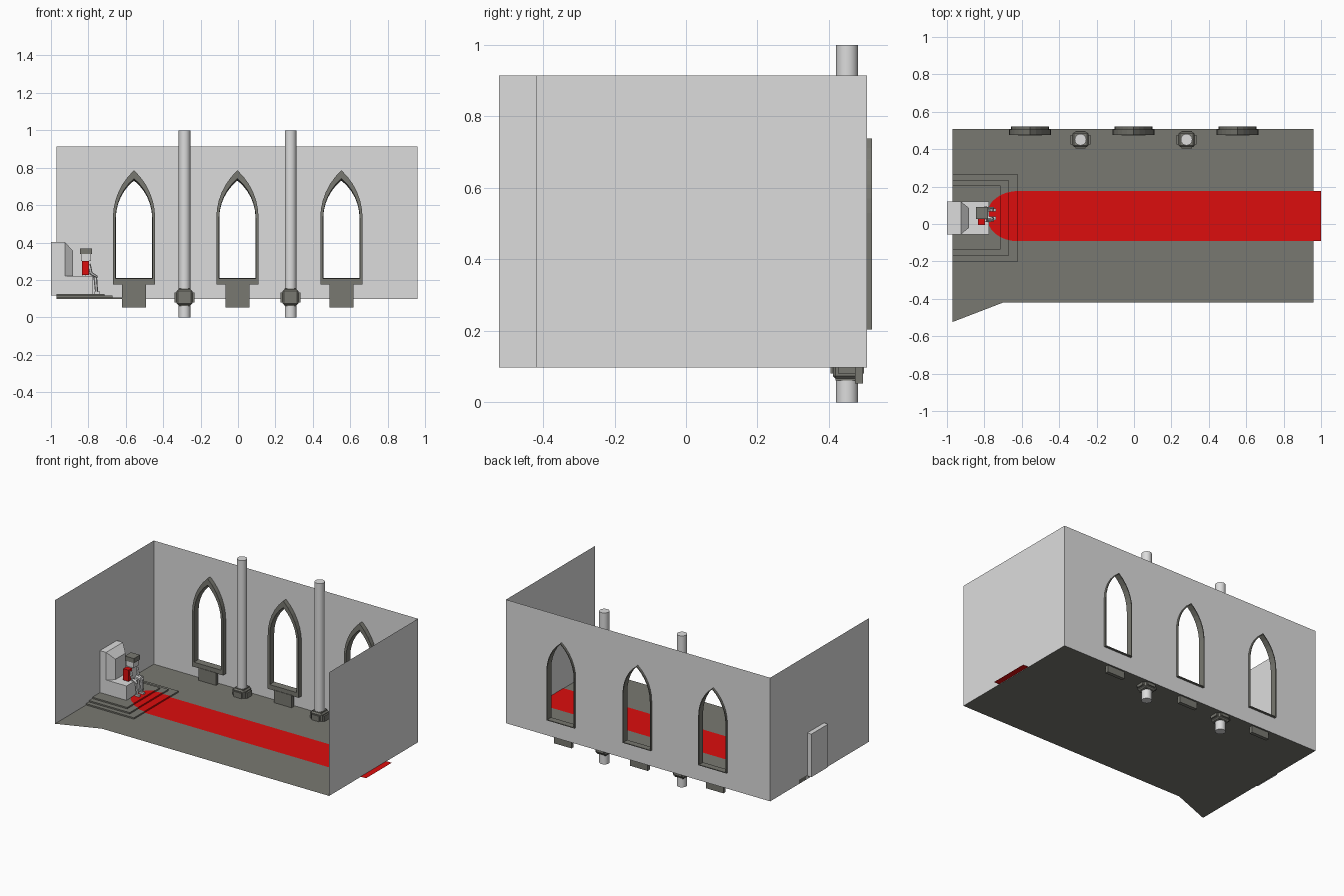
import bpy, bmesh, math
from mathutils import Vector

if "Cube" in bpy.data.objects:
    bpy.data.objects.remove(bpy.data.objects["Cube"])


def material(name, rgb):
    m = bpy.data.materials.new(name)
    m.diffuse_color = (*rgb, 1)
    m.use_nodes = True
    m.node_tree.nodes["Principled BSDF"].inputs["Base Color"].default_value = m.diffuse_color
    return m


STONE = material("light_stone", (0.72, 0.72, 0.72))
OLIVE = material("dark_olive_stone", (0.19, 0.19, 0.165))
RED = material("red_cloth", (0.72, 0.004, 0.004))

FLOOR, TOP, BACK = 0.098, 0.914, 0.507


def finish(name, bm, mat, normals=True):
    if normals:
        bmesh.ops.recalc_face_normals(bm, faces=bm.faces)
    me = bpy.data.meshes.new(name)
    bm.to_mesh(me)
    bm.free()
    me.materials.append(mat)
    ob = bpy.data.objects.new(name, me)
    bpy.context.collection.objects.link(ob)
    return ob


def add_box(bm, x0, x1, y0, y1, z0, z1):
    vs = bmesh.ops.create_cube(bm, size=1)["verts"]
    for v in vs:
        v.co = ((x0 + x1) / 2 + v.co.x * (x1 - x0),
                (y0 + y1) / 2 + v.co.y * (y1 - y0),
                (z0 + z1) / 2 + v.co.z * (z1 - z0))
    return vs


def box(name, mat, *dims):
    bm = bmesh.new()
    add_box(bm, *dims)
    return finish(name, bm, mat)


def polygon(name, mat, pts):
    bm = bmesh.new()
    bm.faces.new([bm.verts.new(p) for p in pts])
    return finish(name, bm, mat, False)


def rod(bm, p, q, r1, r2, sides=6):
    p, q = Vector(p), Vector(q)
    vs = bmesh.ops.create_cone(bm, cap_ends=True, segments=sides, radius1=r1,
                               radius2=r2, depth=(q - p).length)["verts"]
    rot = (q - p).to_track_quat('Z', 'Y')
    for v in vs:
        v.co = rot @ v.co + (p + q) / 2


def arch(cx, y, w, z0, apex, spring=0.53, n=6):
    """Closed pointed-arch outline, running from bottom right round to bottom left."""
    h = apex - spring
    r = (w * w + h * h) / (2 * w)
    end = math.asin(h / r)
    right = [(w, z0)]
    right += [(w - r + r * math.cos(end * i / n), spring + r * math.sin(end * i / n))
              for i in range(n)]
    half = right + [(0, apex)] + [(-x, z) for x, z in reversed(right)]
    return [Vector((cx + x, y, z)) for x, z in half]


# Floor and side walls
polygon("floor", OLIVE, [(-0.97, -0.524, FLOOR), (-0.70, -0.42, FLOOR), (0.96, -0.42, FLOOR),
                         (0.96, BACK, FLOOR), (-0.97, BACK, FLOOR)])
for name, x, y in (("left_wall", -0.97, -0.524), ("right_wall", 0.96, -0.42)):
    polygon(name, STONE, [(x, y, FLOOR), (x, BACK, FLOOR), (x, BACK, TOP), (x, y, TOP)])

# Back wall with three arched openings
WINDOWS = (-0.556, -0.003, 0.553)
bm = bmesh.new()
loops = [[(-0.97, BACK, FLOOR), (0.96, BACK, FLOOR), (0.96, BACK, TOP), (-0.97, BACK, TOP)]]
loops += [arch(cx, BACK, 0.102, 0.204, 0.739) for cx in WINDOWS]
for pts in loops:
    vs = [bm.verts.new(p) for p in pts]
    for a, b in zip(vs, vs[1:] + vs[:1]):
        bm.edges.new((a, b))
bmesh.ops.triangle_fill(bm, edges=bm.edges[:], use_beauty=True, normal=(0, -1, 0))
finish("back_wall", bm, STONE, False)

# Window frames: wide moulding inside, narrow sleeve poking through the wall
for i, cx in enumerate(WINDOWS):
    bm = bmesh.new()
    rings = [arch(cx, 0.521, 0.102, 0.204, 0.739),
             arch(cx, 0.506, 0.102, 0.204, 0.739),
             arch(cx, 0.506, 0.113, 0.176, 0.786),
             arch(cx, 0.476, 0.113, 0.176, 0.786),
             arch(cx, 0.476, 0.098, 0.207, 0.742),
             arch(cx, 0.521, 0.097, 0.209, 0.731)]
    rv = [[bm.verts.new(p) for p in ring] for ring in rings]
    n = len(rv[0])
    for k in range(len(rv)):
        a, b = rv[k], rv[(k + 1) % len(rv)]
        for j in range(n):
            bm.faces.new((a[j], a[(j + 1) % n], b[(j + 1) % n], b[j]))
    finish(f"window_frame_{i + 1}", bm, OLIVE)
    box(f"window_bracket_{i + 1}", OLIVE, cx - 0.064, cx + 0.064, 0.473, 0.496, 0.053, 0.18)

# Columns with cross-shaped bases
for side, cx in (("left", -0.286), ("right", 0.281)):
    bm = bmesh.new()
    rod(bm, (cx, 0.451, 0), (cx, 0.451, 1.0), 0.031, 0.031, 16)
    col = finish(f"{side}_column", bm, STONE)
    bpy.ops.object.select_all(action='DESELECT')
    col.select_set(True)
    bpy.context.view_layer.objects.active = col
    bpy.ops.object.shade_smooth_by_angle(angle=math.radians(40))

    bm = bmesh.new()
    add_box(bm, cx - 0.042, cx + 0.042, 0.411, 0.491, 0.066, 0.148)
    bmesh.ops.bevel(bm, geom=bm.edges[:], offset=0.008, segments=1, affect='EDGES')
    add_box(bm, cx - 0.053, cx + 0.053, 0.425, 0.477, 0.080, 0.134)
    add_box(bm, cx - 0.028, cx + 0.028, 0.404, 0.498, 0.080, 0.134)
    add_box(bm, cx - 0.032, cx + 0.032, 0.419, 0.483, 0.061, 0.153)
    finish(f"{side}_column_base", bm, OLIVE)

# Dais of three steps
STEPS = ((-0.62, -0.20, 0.265), (-0.672, -0.17, 0.235), (-0.715, -0.135, 0.207))
RISE = 0.009
for i, (x1, y0, y1) in enumerate(STEPS):
    box(f"step_{i + 1}", OLIVE, -0.97, x1, y0, y1, FLOOR, FLOOR + RISE * (i + 1))

# Carpet: long strip that drapes over the steps with a rounded end
path = [(1.0, FLOOR + 0.002), (-0.619, FLOOR + 0.002)]
edges = [s[0] for s in STEPS] + [-0.785]
for i in range(3):
    z = FLOOR + RISE * (i + 1) + 0.002
    a, b = edges[i] + 0.001, edges[i + 1] + 0.001
    path += [(a + (b - a) * t / 3, z) for t in range(4)]
bm = bmesh.new()
prev = None
for x, z in path:
    t = min(1, max(0, (-0.62 - x) / 0.17))
    hw = max(0.01, 0.134 * math.sqrt(1 - t * t))
    row = [bm.verts.new((x, 0.042 - hw, z)), bm.verts.new((x, 0.042 + hw, z))]
    if prev:
        bm.faces.new((prev[0], prev[1], row[1], row[0]))
    prev = row
finish("carpet", bm, RED, False)

# Throne: seat block, tall back and a tapered back cushion
box("throne_seat", STONE, -0.99, -0.776, -0.055, 0.12, 0.122, 0.22)
bm = bmesh.new()
add_box(bm, -1.0, -0.925, -0.055, 0.12, FLOOR + 0.02, 0.402)
for v in add_box(bm, -0.925, -0.882, -0.055, 0.12, 0.22, 0.402):
    if v.co.x > -0.9:
        v.co.y = 0.0325 + (v.co.y - 0.0325) * 0.6
        if v.co.z > 0.3:
            v.co.z = 0.355
finish("throne_back", bm, STONE)

# Seated figure
box("figure_face", STONE, -0.840, -0.785, 0.033, 0.088, 0.302, 0.342)
box("figure_hair", OLIVE, -0.846, -0.780, 0.028, 0.092, 0.338, 0.368)
box("figure_torso", STONE, -0.832, -0.797, 0.030, 0.085, 0.22, 0.303)
box("figure_tunic", RED, -0.835, -0.796, -0.005, 0.031, 0.225, 0.300)
bm = bmesh.new()
for y in (0.018, 0.085):
    rod(bm, (-0.797, y, 0.285), (-0.785, y, 0.235), 0.009, 0.008)
    rod(bm, (-0.785, y, 0.235), (-0.750, y, 0.215), 0.008, 0.006)
finish("figure_arms", bm, STONE)
bm = bmesh.new()
for y in (0.030, 0.075):
    rod(bm, (-0.815, y, 0.228), (-0.764, y, 0.222), 0.012, 0.010)
    rod(bm, (-0.764, y, 0.225), (-0.756, y, 0.132), 0.010, 0.008)
    add_box(bm, -0.768, -0.738, y - 0.009, y + 0.009, 0.126, 0.138)
finish("figure_legs", bm, STONE)
